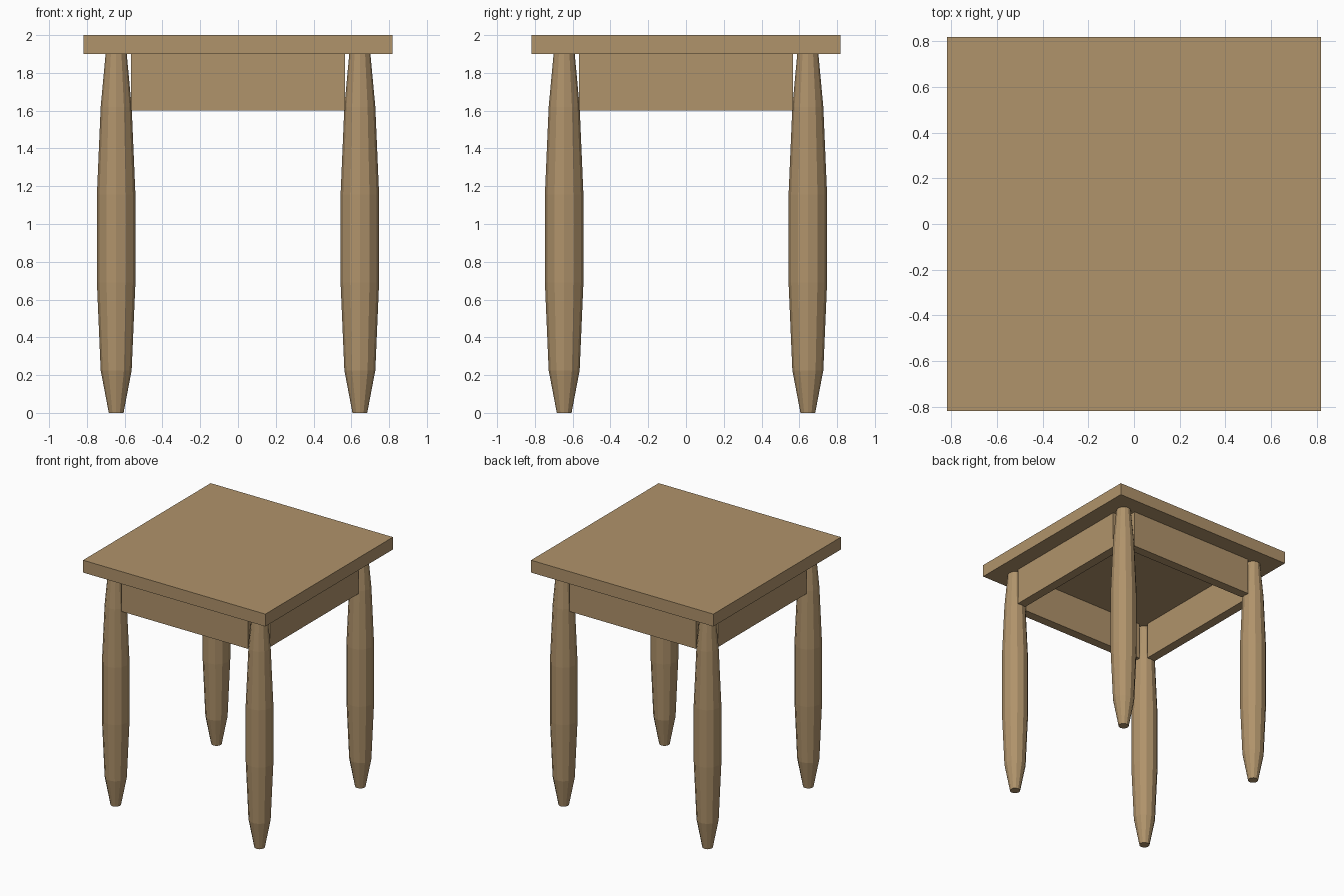
import bpy, bmesh, math

if "Cube" in bpy.data.objects:
    bpy.data.objects.remove(bpy.data.objects["Cube"])

wood = bpy.data.materials.new("light brown wood")
wood.diffuse_color = (0.434, 0.292, 0.147, 1)
wood.use_nodes = True
wood.node_tree.nodes["Principled BSDF"].inputs["Base Color"].default_value = wood.diffuse_color


def add_object(name, bm):
    bmesh.ops.recalc_face_normals(bm, faces=bm.faces[:])
    mesh = bpy.data.meshes.new(name)
    bm.to_mesh(mesh)
    bm.free()
    mesh.materials.append(wood)
    obj = bpy.data.objects.new(name, mesh)
    bpy.context.collection.objects.link(obj)
    return obj


def box(name, center, size):
    bm = bmesh.new()
    bmesh.ops.create_cube(bm, size=1)
    bmesh.ops.scale(bm, vec=size, verts=bm.verts)
    bmesh.ops.translate(bm, vec=center, verts=bm.verts)
    return add_object(name, bm)


def turned_leg(name, x, y, profile, sides=12):
    bm = bmesh.new()
    rings = [[bm.verts.new((x + r * math.cos(math.tau * i / sides),
                            y + r * math.sin(math.tau * i / sides), z))
              for i in range(sides)] for r, z in profile]
    for low, high in zip(rings, rings[1:]):
        for i in range(sides):
            j = (i + 1) % sides
            bm.faces.new((low[i], low[j], high[j], high[i]))
    bm.faces.new(rings[0])
    bm.faces.new(rings[-1])
    return add_object(name, bm)


# Square top
box("top", (0, 0, 1.95), (1.635, 1.635, 0.1))

# Four tapered legs (radius, height)
LEG = 0.645
profile = [(0.039, 0), (0.082, 0.225), (0.102, 0.69), (0.102, 1.155),
           (0.082, 1.62), (0.056, 1.9)]
for side, sx in (("left", -1), ("right", 1)):
    for end, sy in (("front", -1), ("back", 1)):
        turned_leg(f"{end}_{side}_leg", sx * LEG, sy * LEG, profile)

# Apron boards running between the legs
LENGTH, THICK = 1.132, 0.075
for s, fb, lr in ((-1, "front", "left"), (1, "back", "right")):
    box(f"{fb}_apron", (0, s * LEG, 1.75), (LENGTH, THICK, 0.3))
    box(f"{lr}_apron", (s * LEG, 0, 1.75), (THICK, LENGTH, 0.3))
